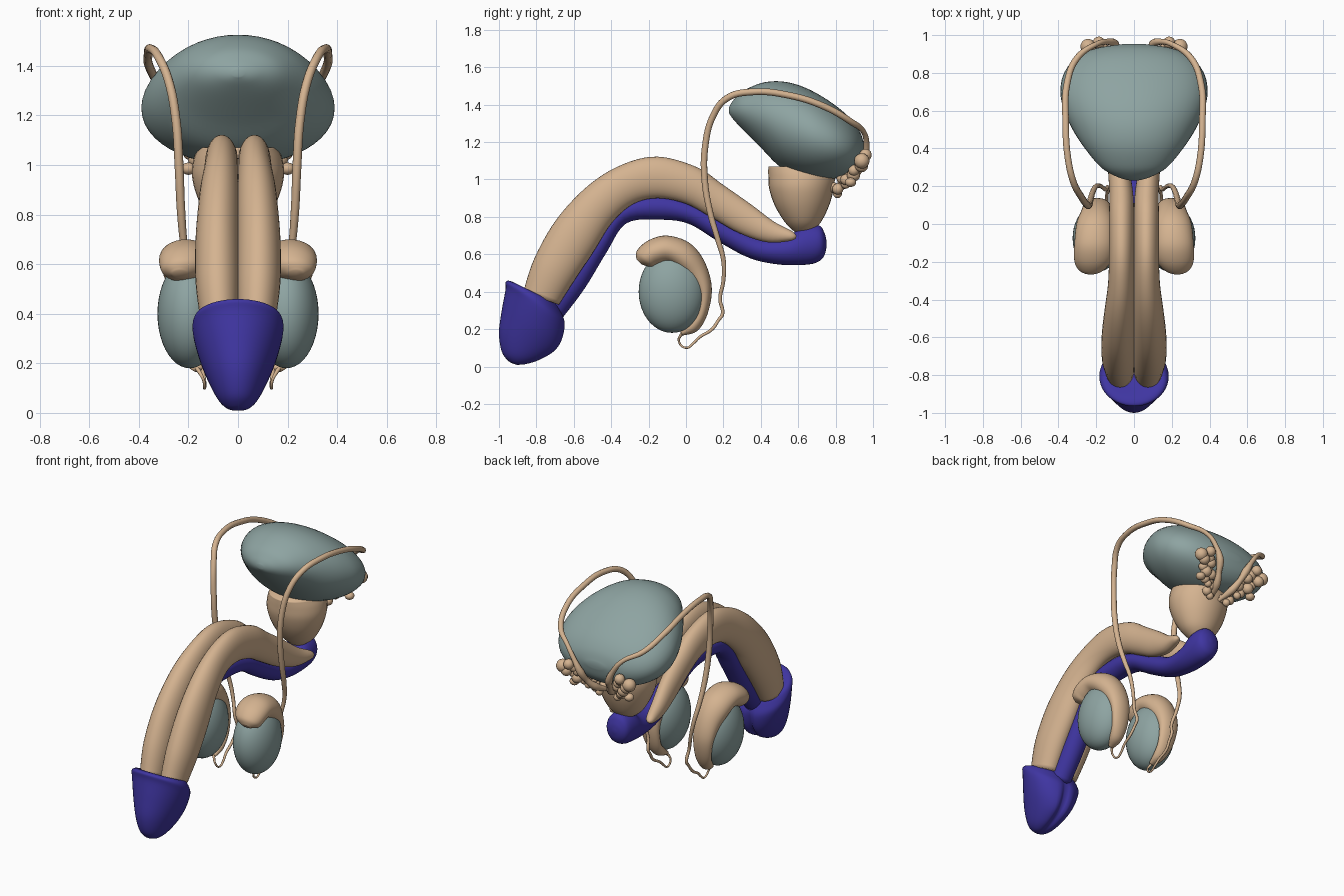
import bpy, bmesh, math
from mathutils import Vector


def material(name, rgb):
    m = bpy.data.materials.new(name)
    m.diffuse_color = (*rgb, 1)
    return m


TAN = material("tan tissue", (0.66, 0.45, 0.28))
TEAL = material("grey teal tissue", (0.27, 0.37, 0.36))
BLUE = material("deep blue tissue", (0.05, 0.036, 0.36))


def finish(name, bm, mat):
    bmesh.ops.recalc_face_normals(bm, faces=bm.faces)
    me = bpy.data.meshes.new(name)
    bm.to_mesh(me)
    bm.free()
    me.materials.append(mat)
    for p in me.polygons:
        p.use_smooth = True
    ob = bpy.data.objects.new(name, me)
    bpy.context.collection.objects.link(ob)
    return ob


def smooth_sections(secs, steps):
    """Catmull-Rom interpolation between cross-sections."""
    out, n = [], len(secs)
    for i in range(n - 1):
        a, b, c, d = (secs[max(0, min(n - 1, i + k))] for k in (-1, 0, 1, 2))
        for s in range(steps):
            t = s / steps
            out.append([0.5 * (2 * q + (r - p) * t + (2 * p - 5 * q + 4 * r - w) * t * t
                               + (3 * q - p - 3 * r + w) * t ** 3)
                        for p, q, r, w in zip(a, b, c, d)])
    out.append(list(secs[-1]))
    return out


def loft(name, mat, secs, side=1, steps=5, n=32, groove=0.0):
    """Sections: centre x, upper (y, z), lower (y, z), half width."""
    bm = bmesh.new()
    rings = []
    all_secs = smooth_sections(secs, steps)
    for k, (cx, uy, uz, ly, lz, hw) in enumerate(all_secs):
        up, low = Vector((cx, uy, uz)), Vector((cx, ly, lz))
        mid, half = (up + low) / 2, (up - low) / 2
        ring = []
        for i in range(n):
            a = 2 * math.pi * i / n
            x, h = math.sin(a) * max(hw, 0.001), math.cos(a)
            if groove and h < 0:
                h *= 1 - groove * math.exp(-(x / 0.022) ** 2) * k / len(all_secs)
            p = mid + half * h
            ring.append(bm.verts.new((side * (p.x + x), p.y, p.z)))
        rings.append(ring)
    for r, q in zip(rings, rings[1:]):
        for i in range(n):
            j = (i + 1) % n
            bm.faces.new((r[i], r[j], q[j], q[i]))
    bm.faces.new(rings[0])
    bm.faces.new(rings[-1])
    return finish(name, bm, mat)


def balls(name, mat, items, seg=20):
    """Items: centre and radii of each ellipsoid."""
    bm = bmesh.new()
    for c, r in items:
        vs = bmesh.ops.create_uvsphere(bm, u_segments=seg, v_segments=seg // 2 + 2, radius=1)["verts"]
        for v in vs:
            v.co = Vector([c[i] + v.co[i] * r[i] for i in range(3)])
    return finish(name, bm, mat)


def tube(name, mat, pts, side):
    """Points: x, y, z, radius."""
    cu = bpy.data.curves.new(name, "CURVE")
    cu.dimensions = "3D"
    cu.bevel_depth, cu.bevel_resolution, cu.resolution_u = 1, 3, 6
    cu.use_fill_caps = True
    sp = cu.splines.new("BEZIER")
    sp.bezier_points.add(len(pts) - 1)
    for bp, (x, y, z, r) in zip(sp.bezier_points, pts):
        bp.co, bp.radius = (side * x, y, z), r
        bp.handle_left_type = bp.handle_right_type = "AUTO"
    ob = bpy.data.objects.new(name, cu)
    bpy.context.collection.objects.link(ob)
    cu.materials.append(mat)
    bpy.ops.object.select_all(action="DESELECT")
    ob.select_set(True)
    bpy.context.view_layer.objects.active = ob
    bpy.ops.object.convert(target="MESH")
    bpy.ops.object.shade_smooth()


# Bladder
loft("bladder", TEAL, [
    (0, .23, 1.385, .23, 1.355, .02), (0, .25, 1.42, .25, 1.325, .09), (0, .3, 1.47, .3, 1.27, .175),
    (0, .4, 1.515, .4, 1.17, .26), (0, .5, 1.525, .5, 1.07, .325), (0, .6, 1.505, .6, 1.02, .37),
    (0, .7, 1.46, .7, 1.0, .39), (0, .8, 1.395, .8, 1.005, .37), (0, .88, 1.325, .88, 1.03, .305),
    (0, .93, 1.255, .93, 1.08, .2), (0, .952, 1.19, .952, 1.15, .06)], n=48)

# Prostate
loft("prostate", TAN, [
    (0, .44, 1.07, .78, 1.07, .16), (0, .44, 1.02, .795, 1.02, .18), (0, .445, .95, .79, .95, .185),
    (0, .475, .86, .765, .86, .16), (0, .53, .77, .72, .77, .11), (0, .58, .72, .67, .72, .05)])

# Ventral spongy body with its rounded bulb
loft("spongy_body", BLUE, [
    (0, -.78, .36, -.66, .26, .07), (0, -.66, .5, -.54, .42, .07), (0, -.5, .7, -.425, .61, .07),
    (0, -.36, .87, -.32, .765, .07), (0, -.15, .92, -.15, .785, .07), (0, .05, .87, .01, .765, .07),
    (0, .22, .78, .17, .67, .07), (0, .4, .69, .34, .58, .075), (0, .55, .7, .5, .545, .085),
    (0, .62, .755, .65, .545, .09), (0, .71, .755, .715, .565, .08), (0, .742, .71, .742, .6, .05),
    (0, .752, .665, .752, .645, .01)])

# Glans with flared rim
loft("glans", BLUE, [
    (0, -.86, .41, -.72, .34, .1), (0, -.925, .452, -.69, .335, .155), (0, -.962, .455, -.662, .285, .18),
    (0, -.965, .41, -.643, .225, .181), (0, -.985, .3, -.658, .14, .155), (0, -1.0, .18, -.70, .075, .118),
    (0, -.985, .08, -.78, .03, .08), (0, -.95, .03, -.85, .01, .045), (0, -.92, .014, -.9, .008, .012)],
     groove=.35, n=48)

for side, label in ((1, "right"), (-1, "left")):
    # Paired dorsal shaft bodies, tapering and spreading at the back
    loft("shaft_body_" + label, TAN, [
        (.075, -.87, .4, -.68, .33, .075), (.083, -.81, .58, -.59, .47, .088),
        (.083, -.69, .79, -.49, .62, .088), (.076, -.52, .97, -.395, .77, .08),
        (.068, -.34, 1.08, -.28, .87, .069), (.066, -.15, 1.122, -.15, .9, .066),
        (.066, .06, 1.065, 0, .87, .066), (.068, .2, .97, .13, .8, .063),
        (.085, .35, .865, .28, .715, .055), (.108, .47, .775, .43, .665, .045),
        (.13, .565, .725, .55, .67, .03), (.137, .59, .7, .588, .685, .008)], side)

    # Testis
    balls("testis_" + label, TEAL, [((side * .195, -.075, .4), (.13, .178, .22))], 40)

    # Epididymis capping the testis
    loft("epididymis_" + label, TAN, [
        (.235, -.265, .575, -.235, .545, .03), (.225, -.262, .62, -.18, .53, .08),
        (.215, -.2, .675, -.15, .54, .103), (.21, -.1, .7, -.09, .55, .105),
        (.205, .02, .66, -.02, .5, .1), (.2, .1, .56, .02, .45, .082),
        (.195, .138, .42, .06, .38, .068), (.185, .115, .28, .05, .28, .055),
        (.175, .06, .19, 0, .22, .04), (.165, -.02, .165, -.03, .19, .02)], side)

    # Duct looping up, over the bladder and down its back
    tube("duct_" + label, TAN, [
        (.165, -.02, .18, .009), (.14, -.038, .135, .006), (.135, 0, .1, .006), (.135, .04, .125, .007),
        (.14, .07, .155, .008), (.145, .14, .2, .009), (.14, .175, .25, .009), (.14, .195, .28, .01),
        (.15, .182, .36, .01), (.175, .2, .46, .011), (.2, .2, .57, .013), (.218, .17, .68, .015),
        (.23, .13, .82, .017), (.238, .1, 1.0, .018), (.25, .103, 1.18, .018), (.28, .145, 1.34, .018),
        (.32, .22, 1.435, .018), (.35, .35, 1.468, .018), (.362, .55, 1.45, .018),
        (.355, .74, 1.39, .018), (.3, .88, 1.31, .017), (.2, .952, 1.25, .014),
        (.14, .965, 1.17, .016), (.105, .955, 1.1, .024), (.085, .92, 1.04, .018),
        (.06, .87, .985, .024), (.03, .78, .94, .012)], side)

    # Lumpy seminal vesicle: two staggered rows of lobes
    lobes = []
    for i in range(8):
        t = i / 7
        for k in (-1, 1):
            r = .02 + .013 * t + .004 * ((i + k) % 3)
            c = (side * (.06 + .155 * t + k * .022 * (.3 + t)), .8 + .15 * t + .01 * k * (-1) ** i,
                 .94 + .175 * t - k * .016)
            lobes.append((c, (r, r, r)))
    lobes.append(((side * .2, .88, .985), (.03, .03, .025)))
    balls("seminal_vesicle_" + label, TAN, lobes, 14)
